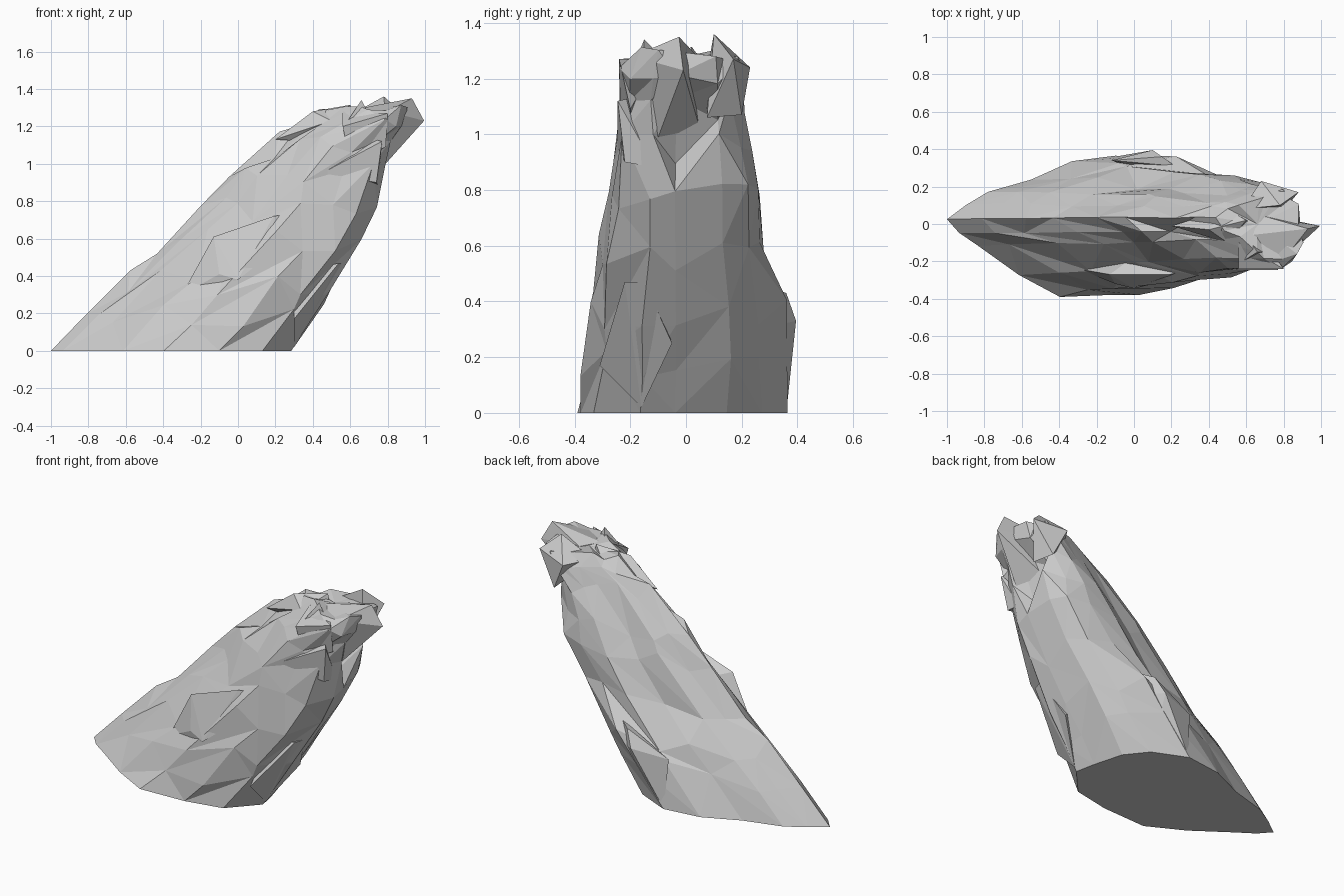
import bpy, bmesh, random

random.seed(11)

# Lens-shaped plan: u runs along the length, v across it
PLAN = [(0, .07), (.05, -.12), (.13, -.3), (.3, -.7), (.47, -1), (.7, -.97), (.88, -.85),
        (1, -.42), (.98, -.1), (.94, .4), (.86, .75), (.7, 1), (.52, .92), (.35, .65),
        (.17, .47), (.08, .28)]
# Levels: z, x min, x max, y min, y max
LEVELS = [(0, -1, .285, -.39, .365), (.2, -.81, .42, -.375, .37), (.36, -.64, .52, -.36, .35),
          (.58, -.39, .65, -.32, .295), (.76, -.2, .73, -.29, .28), (.94, -.05, .75, -.265, .25),
          (1.1, .17, .79, -.25, .21), (1.21, .33, .89, -.24, .21), (1.285, .43, .89, -.2, .18)]


def finish(bm, name):
    bmesh.ops.recalc_face_normals(bm, faces=bm.faces)
    mesh = bpy.data.meshes.new(name)
    bm.to_mesh(mesh)
    bm.free()
    obj = bpy.data.objects.new(name, mesh)
    bpy.context.collection.objects.link(obj)


def shard(name, points):
    bm = bmesh.new()
    for p in points:
        bm.verts.new(p)
    bmesh.ops.convex_hull(bm, input=bm.verts)
    finish(bm, name)


# Main leaning rock: loft of jittered rings, with ribs running up the lean
bm = bmesh.new()
rings = []
n = len(PLAN)
for k, (z, x0, x1, y0, y1) in enumerate(LEVELS):
    t = z / 1.3
    ring = []
    for i, (u, v) in enumerate(PLAN):
        blunt = 1 - (.4 if v > 0 else .2) * t
        side = y1 if v > 0 else y0
        x = x0 + (x1 - x0) * u ** (1 - .3 * t)
        y = side * abs(v) ** blunt
        slide = 0
        if k:
            amount = .075 if k < 7 else .03
            slide = random.uniform(-amount, amount)
            x += slide * .75 + random.uniform(-.015, .015)
            rib = .035 if (i + k // 3) % 2 else -.045
            y *= .97 + rib + random.uniform(-.05, .04)
        ring.append(bm.verts.new((x, y, z + slide)))
    rings.append(ring)
for a, b in zip(rings, rings[1:]):
    for i in range(n):
        j = (i + 1) % n
        q = [a[i], a[j], b[j], b[i]]
        if random.random() < .5:
            q = q[1:] + q[:1]
        bm.faces.new((q[0], q[1], q[2]))
        bm.faces.new((q[0], q[2], q[3]))
bm.faces.new(rings[0])
crown = bm.verts.new((.66, 0, 1.28))
for i in range(n):
    bm.faces.new((rings[-1][i], rings[-1][(i + 1) % n], crown))
finish(bm, "leaning_rock")

# Overhanging slabs on the flanks
shard("front_slab", [(-.13, -.27, .61), (-.1, -.32, .41), (0, -.345, .38), (.19, -.27, .72),
                     (.27, -.25, .73), (.19, -.3, .53), (.1, -.1, .55), (-.3, -.24, .3)])
shard("right_slab", [(.54, -.22, .47), (.56, -.15, .47), (.3, -.31, .17), (.3, -.16, .02),
                     (.46, -.05, .25), (.3, -.1, .4)])
shard("back_slab", [(.1, .395, .33), (.15, .36, .43), (.22, .31, .45), (-.1, .36, 0),
                    (.1, .26, 0), (.3, .25, .3), (-.12, .34, .3)])
# Split crown: broken tips round the top
shard("crown_tip_right", [(.995, -.01, 1.23), (.93, -.025, 1.35), (.78, -.1, .99), (.8, -.19, 1.28),
                          (.62, -.06, 1.29), (.7, .04, 1.28), (.7, .05, 1.02)])
shard("crown_tip_back", [(.78, .1, 1.36), (.88, .17, 1.27), (.8, .075, 1.06), (.68, .23, 1.24),
                         (.58, .08, 1.25), (.76, .2, 1.07)])
shard("crown_tip_front", [(.8, -.24, 1.27), (.79, -.2, 1.09), (.56, -.24, 1.2), (.56, -.1, 1.28),
                          (.7, -.1, 1.27), (.6, -.2, 1)])
shard("crown_spike", [(.66, -.15, 1.34), (.58, -.2, 1.22), (.72, -.15, 1.23), (.6, -.06, 1.25)])
shard("crown_ridge", [(.4, -.03, 1.28), (.6, .02, 1.315), (.2, -.01, 1.13), (.5, .08, 1.23),
                      (.5, -.1, 1.23), (.65, 0, 1.1)])
shard("lower_crown_tip", [(.77, -.245, 1.12), (.74, -.22, .9), (.45, -.245, .95), (.75, -.11, .88),
                          (.65, -.1, 1.15)])
